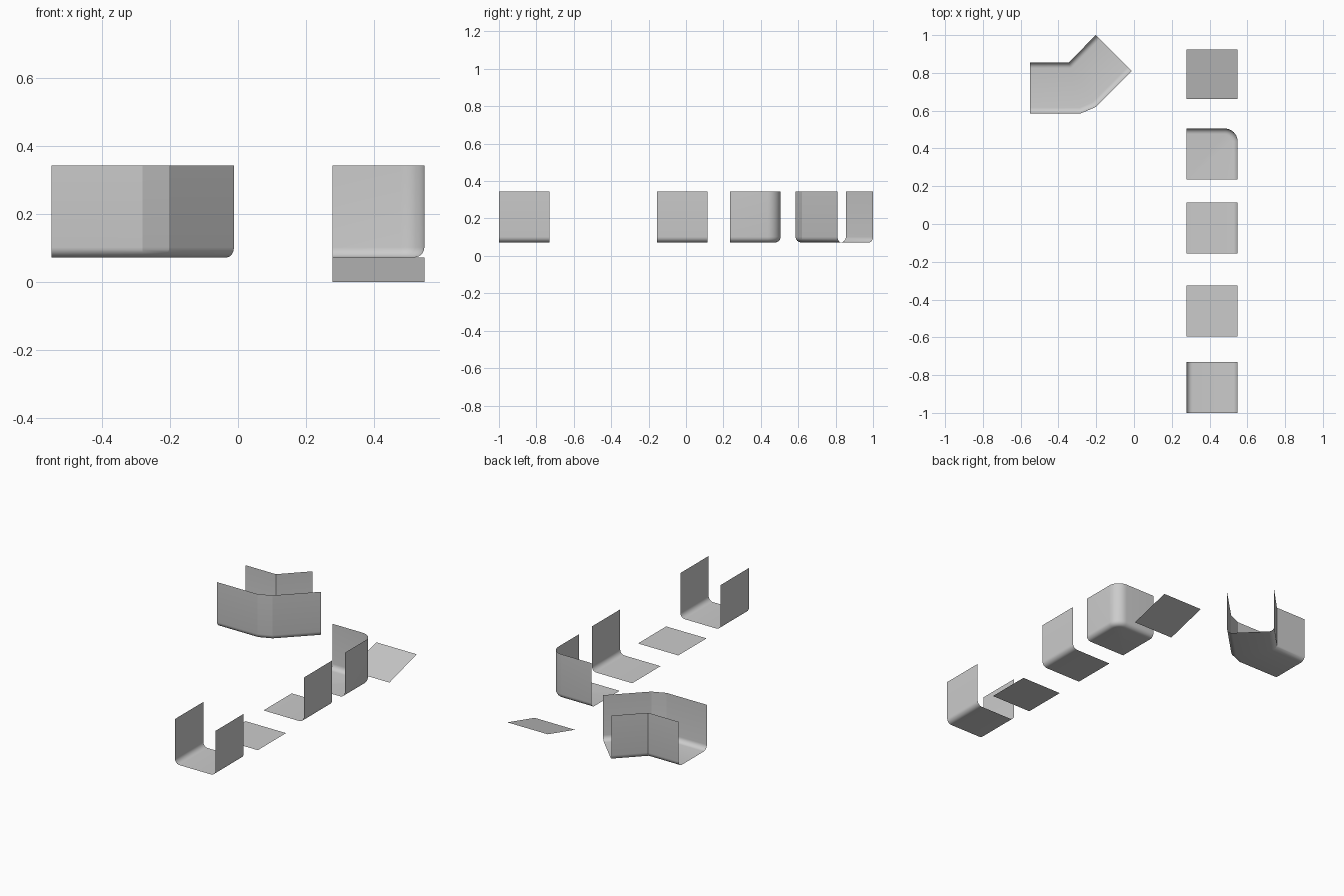
import bpy, bmesh, math
from math import sin, cos, pi

if "Cube" in bpy.data.objects:
    bpy.data.objects.remove(bpy.data.objects["Cube"])

T = 0.27            # tile size
X0, X1 = 0.279, 0.549
Z0, Z1 = 0.072, 0.343   # floor and wall-top heights
R = 0.03            # floor-to-wall fillet


def finish(name, bm):
    bmesh.ops.remove_doubles(bm, verts=bm.verts, dist=1e-5)
    mesh = bpy.data.meshes.new(name)
    bm.to_mesh(mesh)
    bm.free()
    ob = bpy.data.objects.new(name, mesh)
    bpy.context.collection.objects.link(ob)
    bpy.ops.object.select_all(action='DESELECT')
    ob.select_set(True)
    bpy.context.view_layer.objects.active = ob
    bpy.ops.object.shade_smooth_by_angle(angle=math.radians(20))
    return ob


def bridge(bm, rows):
    grid = [[bm.verts.new(p) for p in row] for row in rows]
    for a, b in zip(grid, grid[1:]):
        for i in range(len(a) - 1):
            q = (a[i], b[i], b[i + 1], a[i + 1])
            if len({tuple(round(c, 5) for c in v.co) for v in q}) > 2:
                bm.faces.new(q)
    return grid


def wall(n=6):
    # (inset from wall, height) going down the wall and round the fillet
    arc = [(R - R * cos(pi / 2 * i / n), Z0 + R - R * sin(pi / 2 * i / n))
           for i in range(n + 1)]
    return [(0, Z1)] + arc


def channel(left=True, right=True):
    # open cross-section, position 0..T across
    pts = wall() if left else [(0, Z0)]
    end = [(T - d, z) for d, z in reversed(wall())] if right else [(T, Z0)]
    return pts + end


def strip(name, section, y0, rise=0.0):
    run = math.sqrt(T * T - rise * rise)
    rows = [[(X0 + d, y0, z - rise) for d, z in section],
            [(X0 + d, y0 + run, z) for d, z in section]]
    bm = bmesh.new()
    bridge(bm, [r[::-1] for r in rows])
    return finish(name, bm)


# straight pieces in a row
strip("straight_channel", channel(), -1.0)
strip("flat_floor", channel(False, False), -0.595)
strip("side_wall_floor", channel(False, True), -0.155)
strip("ramp_floor", channel(False, False), 0.663, rise=Z0)

# corner piece with rounded vertical edge
yc0, yc1, RC, N = 0.236, 0.506, 0.07, 10
rings = []
for d, z in wall():
    arc = [(X1 - RC + (RC - d) * sin(pi / 2 * i / N),
            yc1 - RC + (RC - d) * cos(pi / 2 * i / N), z) for i in range(N + 1)]
    rings.append([(X0, yc1 - d, z)] + arc + [(X1 - d, yc0, z)])
bm = bmesh.new()
grid = bridge(bm, rings)
bm.faces.new(grid[-1][::-1] + [bm.verts.new((X0, yc0, Z0))][::-1])
bmesh.ops.recalc_face_normals(bm, faces=bm.faces)
finish("corner_wall_floor", bm)

# channel that bends 45 degrees: faceted outside, sharp inside
outer = [(-0.55, 0.586), (-0.281, 0.586), (-0.203, 0.619), (-0.012, 0.81)]
inner = [(-0.55, 0.855), (-0.345, 0.855), (-0.345, 0.855), (-0.203, 1.0)]
rows = []
for (ox, oy), (ix, iy) in zip(outer, inner):
    rows.append([(ox + (ix - ox) * d / T, oy + (iy - oy) * d / T, z)
                 for d, z in channel()])
bm = bmesh.new()
bridge(bm, rows)
finish("bent_channel", bm)
